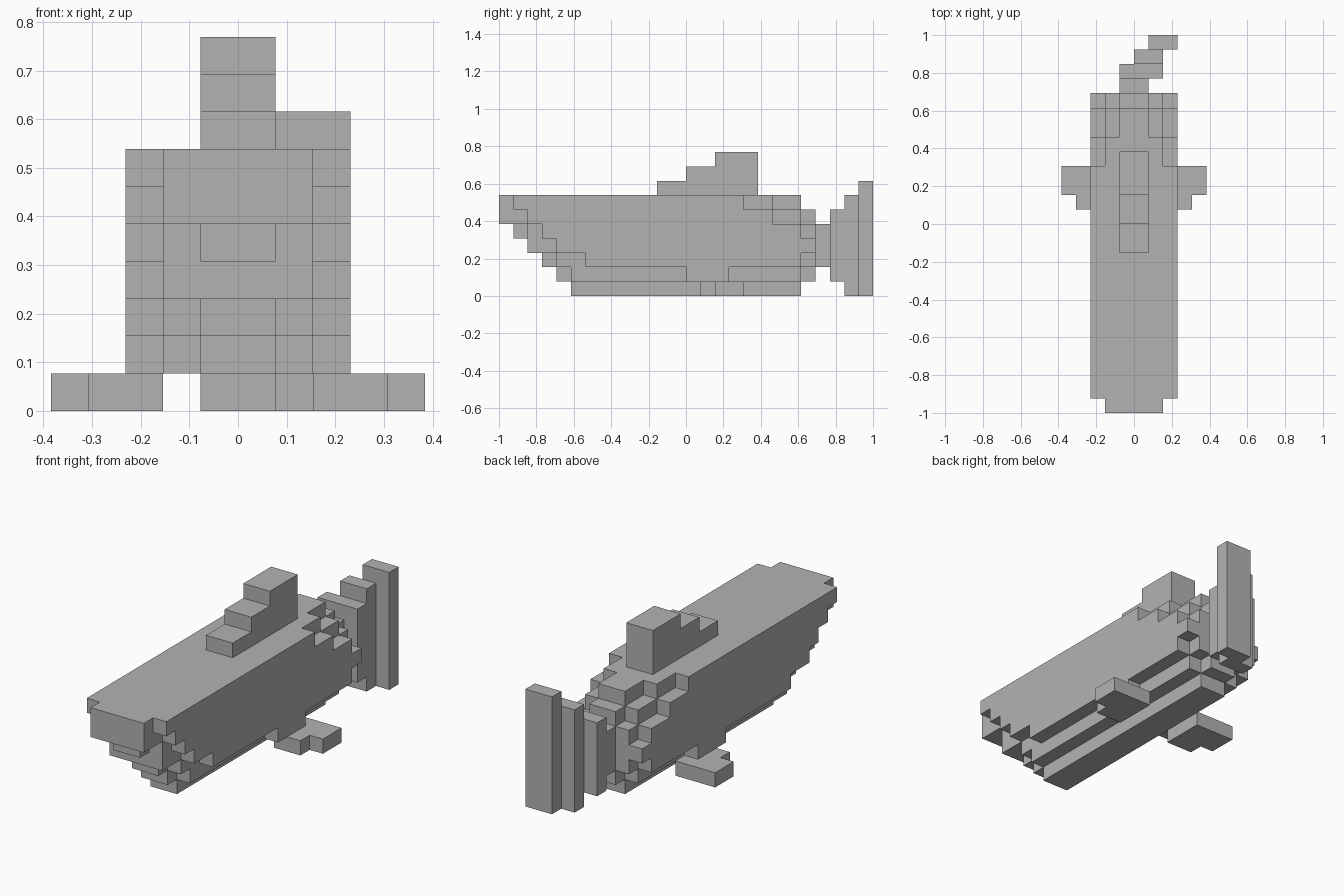
import bpy
import bmesh
from itertools import product
from mathutils import Vector

U = 1 / 13  # edge length of one block

if "Cube" in bpy.data.objects:
    bpy.data.objects.remove(bpy.data.objects["Cube"], do_unlink=True)

grey = bpy.data.materials.new("hull_grey")
grey.use_nodes = True
colour = (0.45, 0.45, 0.45, 1)
grey.diffuse_color = colour
grey.node_tree.nodes["Principled BSDF"].inputs["Base Color"].default_value = colour


def block_part(name, boxes):
    """Join boxes (x0, x1, y0, y1, z0, z1 in blocks) into one outer skin."""
    cells = set()
    for x0, x1, y0, y1, z0, z1 in boxes:
        cells.update(product(range(x0, x1), range(y0, y1), range(z0, z1)))
    bm = bmesh.new()
    for cell in cells:
        centre = Vector(cell) + Vector((0.5, 0.5, 0.5))
        for axis, sign in product(range(3), (-1, 1)):
            normal = Vector((0, 0, 0))
            normal[axis] = sign
            if tuple(int(c + n) for c, n in zip(cell, normal)) in cells:
                continue
            a = Vector((0, 0, 0))
            a[(axis + 1) % 3] = 0.5
            b = normal.cross(a)
            mid = centre + normal / 2
            corners = (mid - a - b, mid + a - b, mid + a + b, mid - a + b)
            bm.faces.new([bm.verts.new(p * U) for p in corners])
    bmesh.ops.remove_doubles(bm, verts=bm.verts, dist=U / 100)
    bmesh.ops.dissolve_limit(bm, angle_limit=0.01, verts=bm.verts, edges=bm.edges)
    mesh = bpy.data.meshes.new(name)
    bm.to_mesh(mesh)
    bm.free()
    mesh.materials.append(grey)
    part = bpy.data.objects.new(name, mesh)
    bpy.context.collection.objects.link(part)


# Hull: for each layer upward, the bow and stern ends at half-widths 1, 2, 3
layers = [
    [(-8, 8)],
    [(-9, 9), (-8, 8), (0, 3)],
    [(-10, 10), (-9, 9), (-7, 8)],
    [(-11, 10), (-11, 9), (-9, 9)],
    [(-12, 10), (-11, 9), (-10, 8)],
    [(-13, 9), (-13, 8), (-11, 6)],
    [(-13, 8), (-13, 6), (-12, 4)],
]
block_part("hull", [(-w, w, y0, y1, z, z + 1)
                    for z, spans in enumerate(layers)
                    for w, (y0, y1) in enumerate(spans, 1)])

# Stepped tower on the deck
block_part("tower", [(-1, 1, y, 5, 7 + i, 8 + i) for i, y in enumerate((-2, 0, 2))])

# Tail that swings towards the left as it goes back
block_part("tail", [(-1, 2, 10, 11, 1, 6), (0, 2, 11, 12, 0, 7), (1, 3, 12, 13, 0, 8)])

# Side fins
fin = [(2, 4, 1, 4, 0, 1), (4, 5, 2, 4, 0, 1)]
block_part("left_fin", fin)
block_part("right_fin", [(-x1, -x0, *rest) for x0, x1, *rest in fin])
